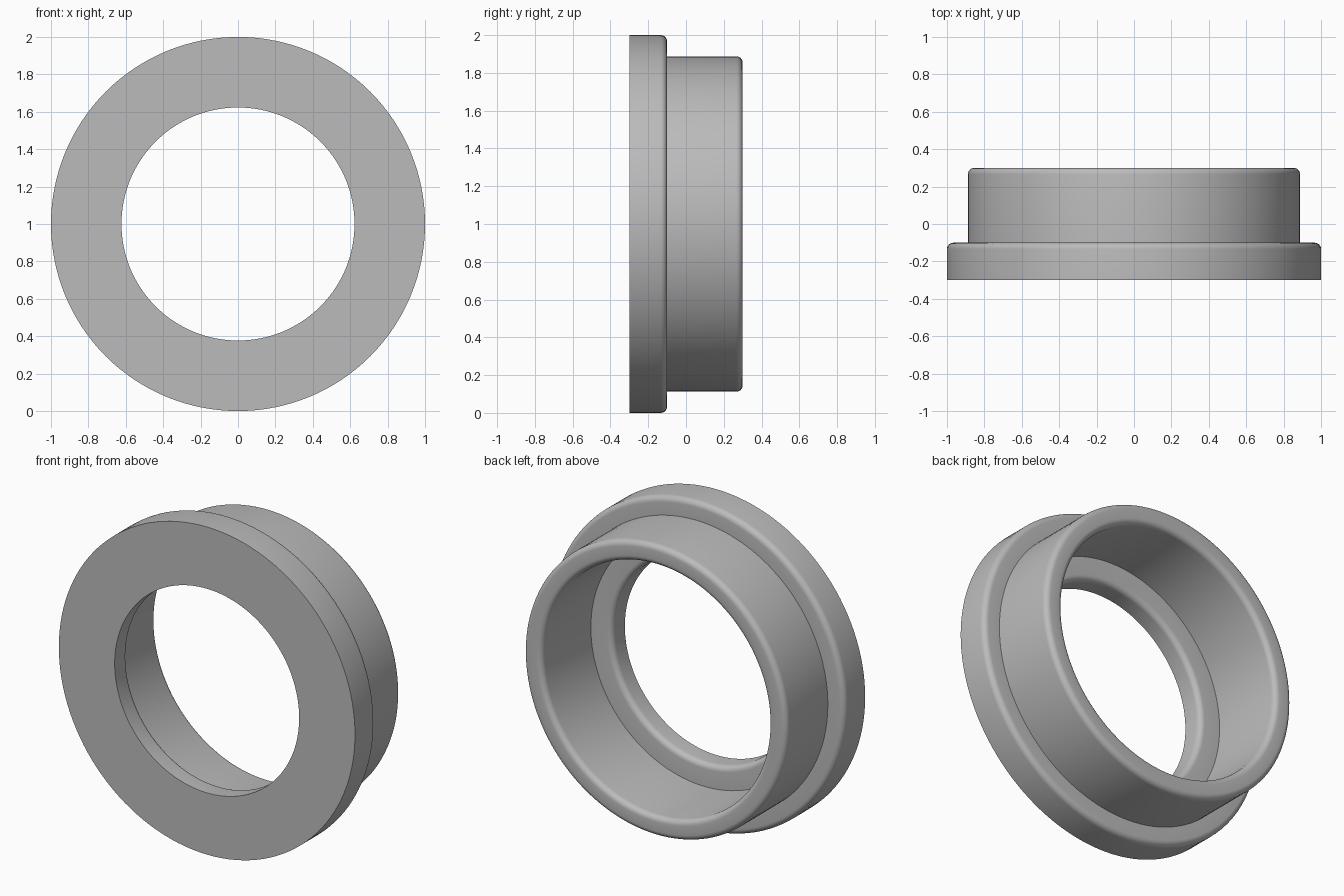
import bpy, bmesh, math
from mathutils import Matrix, Vector

cube = bpy.data.objects.get("Cube")
if cube:
    bpy.data.objects.remove(cube, do_unlink=True)

SEGMENTS = 128
FILLET = 0.034
OUTER, SLEEVE, BORE, LIP = 1.0, 0.888, 0.765, 0.623   # radii
FRONT, LEDGE, FLOOR, BACK = -0.3, -0.1, -0.175, 0.3   # positions along y

# Plain grey metal
metal = bpy.data.materials.new("grey_metal")
metal.use_nodes = True
grey = (0.5, 0.5, 0.5, 1)
metal.diffuse_color = grey
metal.node_tree.nodes["Principled BSDF"].inputs["Base Color"].default_value = grey


def rounded(r, y, side, steps=6):
    """Rounded back-facing corner; side is +1 on an outer wall, -1 on an inner wall."""
    pts = []
    for i in range(steps + 1):
        a = math.pi / 2 * i / steps
        if side < 0:
            a = math.pi / 2 - a
        pts.append((r - side * FILLET * (1 - math.cos(a)),
                    y - FILLET * (1 - math.sin(a))))
    return pts


# Cross-section (radius, y): flange, sleeve, bore, then the inner lip
profile = [(LIP, FRONT), (OUTER, FRONT)]
profile += rounded(OUTER, LEDGE, 1)
profile += [(SLEEVE, LEDGE)]
profile += rounded(SLEEVE, BACK, 1)
profile += rounded(BORE, BACK, -1)
profile += [(BORE, FLOOR)]
profile += rounded(LIP, FLOOR, -1)

# Turn the closed section around the y axis
bm = bmesh.new()
rings = []
for i in range(SEGMENTS):
    turn = Matrix.Rotation(2 * math.pi * i / SEGMENTS, 3, 'Y')
    rings.append([bm.verts.new(turn @ Vector((r, y, 0)) + Vector((0, 0, 1)))
                  for r, y in profile])
for i, ring in enumerate(rings):
    following = rings[(i + 1) % SEGMENTS]
    for j in range(len(profile)):
        k = (j + 1) % len(profile)
        bm.faces.new((ring[j], ring[k], following[k], following[j]))
bmesh.ops.recalc_face_normals(bm, faces=bm.faces)

mesh = bpy.data.meshes.new("flanged_ring")
bm.to_mesh(mesh)
bm.free()
mesh.materials.append(metal)
ring_obj = bpy.data.objects.new("flanged_ring", mesh)
bpy.context.collection.objects.link(ring_obj)

# Smooth the turned surfaces, keep the square corners crisp
bpy.context.view_layer.objects.active = ring_obj
ring_obj.select_set(True)
bpy.ops.object.shade_smooth_by_angle(angle=math.radians(30))
